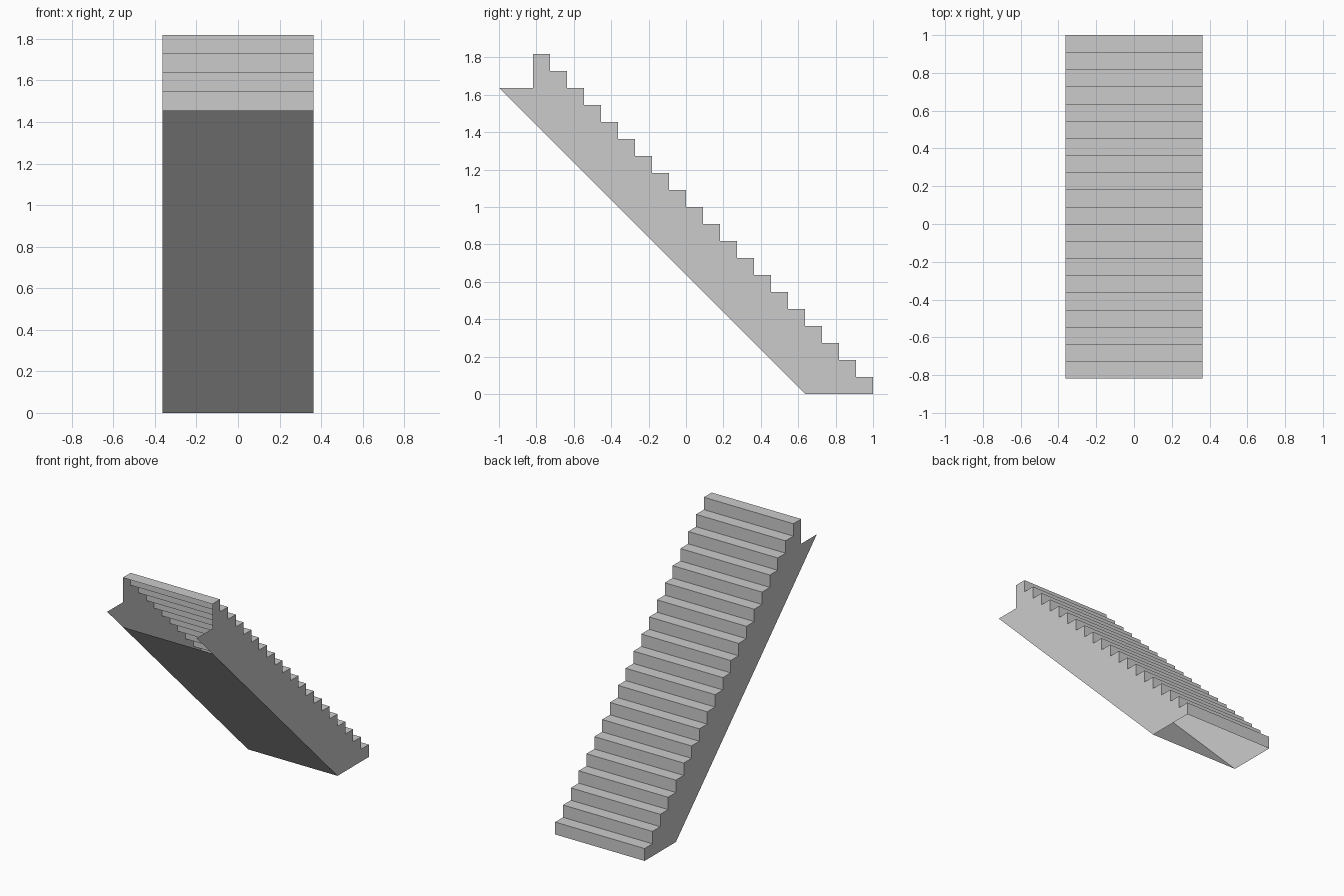
import bpy

if "Cube" in bpy.data.objects:
    bpy.data.objects.remove(bpy.data.objects["Cube"])

STEPS = 20
S = 1 / 11          # rise and run of one step
W = 4 * S           # half width


def make_object(name, verts, faces):
    mesh = bpy.data.meshes.new(name)
    mesh.from_pydata(verts, [], faces)
    mesh.update()
    obj = bpy.data.objects.new(name, mesh)
    bpy.context.collection.objects.link(obj)
    return obj


def ribbon(name, path):
    """Sweep an open (y, z) path across the width of the stair."""
    verts = [(x, y, z) for y, z in path for x in (W, -W)]
    faces = [(2 * i, 2 * i + 1, 2 * i + 3, 2 * i + 2) for i in range(len(path) - 1)]
    return make_object(name, verts, faces)


def side_panel(name, x, outline):
    """Thin flat panel, facing outwards."""
    pts = outline if x > 0 else outline[::-1]
    return make_object(name, [(x, y, z) for y, z in pts], [range(len(pts))])


# Stepped path: riser then tread, climbing towards the front
steps = [(1, 0)]
for i in range(STEPS):
    y, z = 1 - i * S, (i + 1) * S
    steps += [(y, z), (y - S, z)]
ribbon("treads_and_risers", steps)

# Sloping underside; the top end and the foot stay open
ribbon("underside", [(-9 * S, 16 * S), (7 * S, 0)])

# Side panels, with the pointed lug at the top
outline = steps + [(-9 * S, 18 * S), (-1, 18 * S), (7 * S, 0)]
side_panel("right_side", W, outline)
side_panel("left_side", -W, outline)
